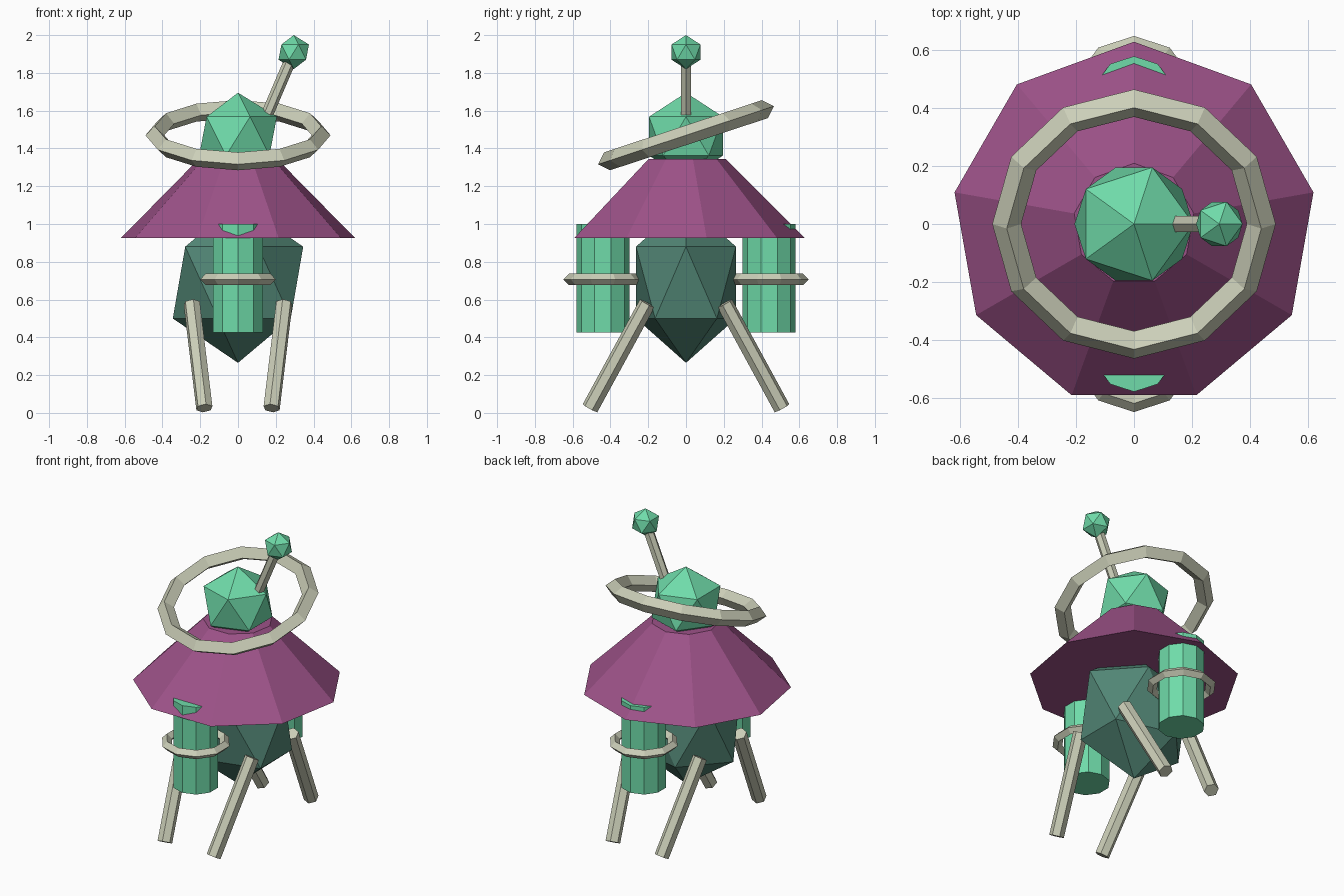
import bpy
from math import radians, pi
from mathutils import Vector

if "Cube" in bpy.data.objects:
    bpy.data.objects.remove(bpy.data.objects["Cube"])


def material(name, rgb):
    m = bpy.data.materials.new(name)
    m.diffuse_color = (*rgb, 1)
    m.use_nodes = True
    m.node_tree.nodes["Principled BSDF"].inputs["Base Color"].default_value = m.diffuse_color
    return m


MINT = material("mint", (0.16, 0.71, 0.40))
TEAL = material("teal", (0.085, 0.24, 0.18))
PLUM = material("plum", (0.34, 0.085, 0.25))
CREAM = material("cream", (0.60, 0.62, 0.48))


def finish(name, mat):
    ob = bpy.context.object
    ob.name = name
    ob.data.materials.append(mat)
    return ob


def ico(name, loc, scale, mat):
    bpy.ops.mesh.primitive_ico_sphere_add(subdivisions=1, radius=1, location=loc)
    ob = finish(name, mat)
    ob.scale = scale
    return ob


def rod(name, a, b, radius, mat, sides=6):
    a, b = Vector(a), Vector(b)
    bpy.ops.mesh.primitive_cylinder_add(vertices=sides, radius=radius,
                                        depth=(b - a).length, location=(a + b) / 2)
    ob = finish(name, mat)
    if abs((b - a).normalized().z) < 0.9999:
        ob.rotation_euler = (b - a).to_track_quat('Z', 'Y').to_euler()
    return ob


def ring(name, loc, rot, major, minor, segs, mat):
    bpy.ops.mesh.primitive_torus_add(major_radius=major, minor_radius=minor,
                                     major_segments=segs, minor_segments=4,
                                     location=loc, rotation=rot)
    return finish(name, mat)


# Faceted body and head
ico("body", (0, 0, 0.69), (0.386, 0.311, 0.425), TEAL)
ico("head", (0, 0, 1.465), (0.23, 0.23, 0.23), MINT)

# Nine-sided cloak
bpy.ops.mesh.primitive_cone_add(vertices=9, radius1=0.63, radius2=0.21,
                                depth=0.42, location=(0, 0, 1.135))
finish("cloak", PLUM)

# Tilted halo
ring("halo", (0, 0, 1.47), (radians(18.3), 0, 0), 0.44, 0.05, 12, CREAM)

# Antenna and its tip
rod("antenna_rod", (0.12, 0, 1.50), (0.295, 0, 1.91), 0.032, CREAM)
ico("antenna_tip", (0.295, 0, 1.91), (0.09, 0.09, 0.09), MINT)

# Front and back canisters with bands, and four splayed legs
for sy, end in ((-1, "front"), (1, "back")):
    y = 0.44 * sy
    rod(f"{end}_canister", (0, y, 0.425), (0, y, 1.0), 0.14, MINT, 10)
    ring(f"{end}_canister_band", (0, y, 0.707), (0, 0, pi / 2), 0.18, 0.03, 10, CREAM)
    for sx, side in ((-1, "left"), (1, "right")):
        rod(f"{end}_{side}_leg", (0.178 * sx, 0.508 * sy, 0.025),
            (0.245 * sx, 0.205 * sy, 0.58), 0.045, CREAM)
